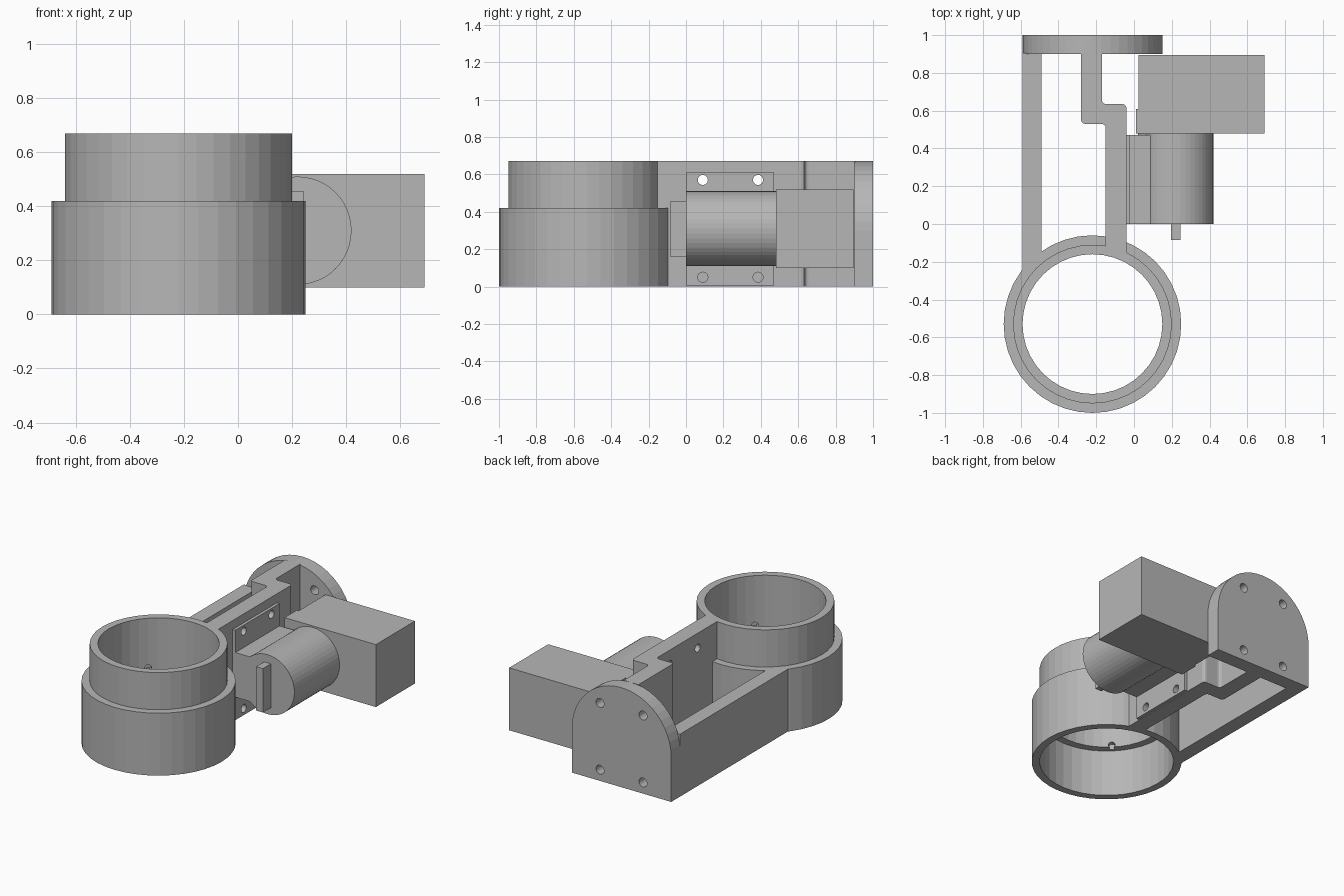
import bpy, bmesh, math
from mathutils import Matrix, Vector

cube = bpy.data.objects.get("Cube")
if cube:
    bpy.data.objects.remove(cube, do_unlink=True)

grey = bpy.data.materials.new("plain_grey")
grey.use_nodes = True
grey.diffuse_color = (0.47, 0.47, 0.47, 1)
grey.node_tree.nodes["Principled BSDF"].inputs["Base Color"].default_value = grey.diffuse_color


def finish(name, bm):
    bmesh.ops.recalc_face_normals(bm, faces=bm.faces)
    mesh = bpy.data.meshes.new(name)
    bm.to_mesh(mesh)
    bm.free()
    mesh.materials.append(grey)
    obj = bpy.data.objects.new(name, mesh)
    bpy.context.collection.objects.link(obj)
    return obj


def box(name, low, high):
    bm = bmesh.new()
    bmesh.ops.create_cube(bm, size=1)
    low, high = Vector(low), Vector(high)
    bmesh.ops.scale(bm, vec=high - low, verts=bm.verts)
    bmesh.ops.translate(bm, vec=(low + high) / 2, verts=bm.verts)
    return finish(name, bm)


def rod(name, start, end, radius, sides=40):
    """Cylinder between two points."""
    bm = bmesh.new()
    start, end = Vector(start), Vector(end)
    turn = (end - start).to_track_quat('Z', 'Y').to_matrix().to_4x4()
    bmesh.ops.create_cone(bm, cap_ends=True, segments=sides, radius1=radius, radius2=radius,
                          depth=(end - start).length,
                          matrix=Matrix.Translation((start + end) / 2) @ turn)
    return finish(name, bm)


def prism(name, points, offset, rounded=()):
    """Extruded outline, with chosen corners rounded."""
    bm = bmesh.new()
    face = bm.faces.new([bm.verts.new(p) for p in points])
    made = bmesh.ops.extrude_face_region(bm, geom=[face])["geom"]
    bmesh.ops.translate(bm, vec=offset, verts=[v for v in made if isinstance(v, bmesh.types.BMVert)])
    bm.verts.ensure_lookup_table()
    corners = [e for i in rounded for e in bm.verts[i].link_edges
               if abs((e.verts[0].co - e.verts[1].co).length - Vector(offset).length) < 1e-4
               and abs(e.verts[0].co.z - e.verts[1].co.z) > 0.1]
    if corners:
        bmesh.ops.bevel(bm, geom=corners, offset=0.02, segments=3, profile=0.5, affect='EDGES')
    return finish(name, bm)


def combine(target, tool, operation):
    mod = target.modifiers.new("shape", 'BOOLEAN')
    mod.operation, mod.solver, mod.object = operation, 'EXACT', tool
    bpy.context.view_layer.objects.active = target
    bpy.ops.object.modifier_apply(modifier=mod.name)
    bpy.data.objects.remove(tool, do_unlink=True)


CX, CY = -0.22, -0.53   # centre of the ring
TOP, STEP = 0.67, 0.42  # full height and height of the lower ring


def ring_rod(z0, z1, radius):
    return rod("ring", (CX, CY, z0), (CX, CY, z1), radius)


# Stepped ring, before it is bored out
frame = ring_rod(0, STEP, 0.47)
frame.name = "frame"
combine(frame, ring_rod(0.2, TOP, 0.42), 'UNION')

# Low straight arm and tall arm with a jog
combine(frame, box("low_arm", (-0.59, -0.4, 0), (-0.49, 0.905, STEP)), 'UNION')
outline = [(-0.15, -0.3), (-0.04, -0.3), (-0.04, 0.635), (-0.17, 0.635),
           (-0.17, 0.905), (-0.28, 0.905), (-0.28, 0.53), (-0.15, 0.53)]
tall_arm = prism("tall_arm", [(x, y, 0) for x, y in outline], (0, 0, TOP), (2, 3, 6, 7))
combine(frame, tall_arm, 'UNION')

# Arched end plate
arch = [(CX + 0.37 * math.cos(math.pi * i / 24), 0.9, 0.3 + 0.37 * math.sin(math.pi * i / 24))
        for i in range(25)]
combine(frame, prism("end_plate", arch + [(-0.59, 0.9, 0), (0.15, 0.9, 0)], (0, 0.1, 0)), 'UNION')

# Bore with a ledge, and small blind holes in its wall
combine(frame, ring_rod(-0.1, 0.8, 0.37), 'DIFFERENCE')
combine(frame, ring_rod(-0.1, 0.32, 0.42), 'DIFFERENCE')
for i in range(4):
    a = math.radians(45 + 90 * i)
    ends = [(CX + r * math.cos(a), CY + r * math.sin(a), 0.335) for r in (0.33, 0.4)]
    combine(frame, rod("blind_hole", *ends, 0.022, 12), 'DIFFERENCE')

# Screw holes through the end plate
for x in (CX - 0.16, CX + 0.16):
    for z in (0.075, 0.525):
        combine(frame, rod("plate_hole", (x, 0.85, z), (x, 1.1, z), 0.03, 16), 'DIFFERENCE')

# Motor flange, with screw holes shared by the tall arm
flange = box("motor_flange", (-0.04, 0, 0.005), (-0.02, 0.47, 0.61))
for y in (0.09, 0.385):
    for z in (0.05, 0.57):
        for part in (frame, flange):
            combine(part, rod("flange_hole", (-0.3, y, z), (0.1, y, z), 0.027, 16), 'DIFFERENCE')

# Motor body, its saddle and flat shaft
body = rod("motor_body", (0.22, 0, 0.31), (0.22, 0.48, 0.31), 0.2, 48)
combine(body, box("motor_saddle", (-0.02, 0, 0.16), (0.2, 0.47, 0.46)), 'UNION')
box("motor_shaft", (0.195, -0.085, 0.16), (0.245, 0, 0.455))

# Gearbox and its side step
box("gearbox", (0.025, 0.48, 0.1), (0.69, 0.895, 0.52))
box("gearbox_step", (0.01, 0.48, 0.1), (0.025, 0.61, 0.52))
